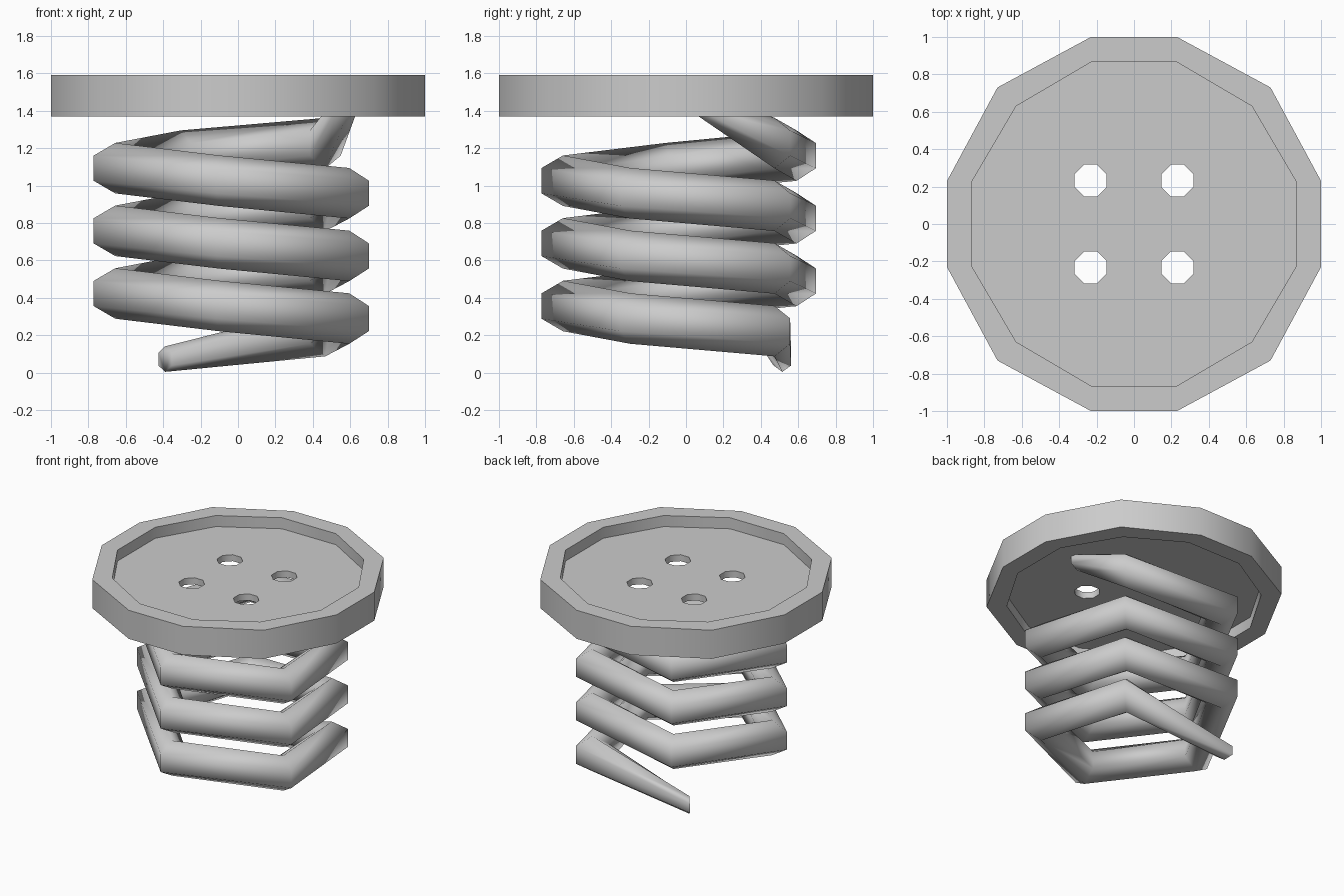
import bpy
import bmesh
import math
from mathutils import Vector

cube = bpy.data.objects.get("Cube")
if cube:
    bpy.data.objects.remove(cube, do_unlink=True)

grey = bpy.data.materials.new("plain_grey")
grey.use_nodes = True
COLOUR = (0.6, 0.6, 0.6, 1)
grey.diffuse_color = COLOUR
grey.node_tree.nodes["Principled BSDF"].inputs["Base Color"].default_value = COLOUR


def make_object(name, bm):
    bmesh.ops.recalc_face_normals(bm, faces=bm.faces)
    mesh = bpy.data.meshes.new(name)
    bm.to_mesh(mesh)
    bm.free()
    mesh.materials.append(grey)
    obj = bpy.data.objects.new(name, mesh)
    bpy.context.collection.objects.link(obj)
    return obj


def skin_rings(name, rings):
    """Bridge equal rings of points in order and cap both ends."""
    bm = bmesh.new()
    loops = [[bm.verts.new(p) for p in ring] for ring in rings]
    n = len(loops[0])
    for a, b in zip(loops, loops[1:]):
        for i in range(n):
            j = (i + 1) % n
            bm.faces.new((a[i], a[j], b[j], b[i]))
    bm.faces.new(loops[0])
    bm.faces.new(loops[-1])
    return make_object(name, bm)


def smooth(obj, angle):
    bpy.ops.object.select_all(action="DESELECT")
    obj.select_set(True)
    bpy.context.view_layer.objects.active = obj
    bpy.ops.object.shade_smooth_by_angle(angle=math.radians(angle))


def twelve_sided(corners, z):
    ring = []
    for quarter in range(4):
        ring += [Vector((x, y, z)) for x, y in corners]
        corners = [(-y, x) for x, y in corners]
    return ring


# Button: raised rim on both faces around a thin web
OUTER = [(1, 0.23), (0.73, 0.73), (0.23, 1)]
INNER = [(0.865, 0.23), (0.63, 0.63), (0.23, 0.865)]
button = skin_rings("button", [
    twelve_sided(INNER, 1.455), twelve_sided(INNER, 1.37),
    twelve_sided(OUTER, 1.37), twelve_sided(OUTER, 1.59),
    twelve_sided(INNER, 1.59), twelve_sided(INNER, 1.505)])

# Four octagonal thread holes
bm = bmesh.new()
for x in (-0.232, 0.232):
    for y in (-0.232, 0.232):
        made = bmesh.ops.create_cone(bm, cap_ends=True, segments=8,
                                     radius1=0.092, radius2=0.092, depth=0.3)
        for v in made["verts"]:
            turn = math.radians(22.5)
            px, py = v.co.x, v.co.y
            v.co.x = x + px * math.cos(turn) - py * math.sin(turn)
            v.co.y = y + px * math.sin(turn) + py * math.cos(turn)
            v.co.z += 1.48
# Drop the half-turn when corners already sit between the axes
for v in bm.verts:
    cx, cy = math.copysign(0.232, v.co.x), math.copysign(0.232, v.co.y)
    a = math.atan2(v.co.y - cy, v.co.x - cx)
    a = (math.floor(a / (math.pi / 4) + 1e-3) + 0.5) * math.pi / 4
    v.co.x, v.co.y = cx + 0.092 * math.cos(a), cy + 0.092 * math.sin(a)
cutter = make_object("hole_cutter", bm)
cutter.hide_render = True
cut = button.modifiers.new("holes", "BOOLEAN")
cut.object = cutter
cut.operation = "DIFFERENCE"
cut.solver = "EXACT"
bpy.context.view_layer.objects.active = button
bpy.ops.object.modifier_apply(modifier=cut.name)
bpy.data.objects.remove(cutter, do_unlink=True)
smooth(button, 50)


# Spring: hexagonal tube in a five-sided helix, with tapered ends
def hexagon(centre, radius):
    out = Vector((centre.x, centre.y, 0)).normalized()
    up = Vector((0, 0, 1))
    turns = [math.radians(60 * k) for k in range(6)]
    return [centre + radius * (up * math.cos(t) + out * math.sin(t)) for t in turns]


rings = [hexagon(Vector((-0.39, 0.515, 0.072)), 0.068)]
for step in range(16):
    a = math.radians(45.4 - 72 * step)
    centre = Vector((0.665 * math.cos(a), 0.665 * math.sin(a), 0.222 + 0.067 * step))
    rings.append(hexagon(centre, 0.135))
rings.append(hexagon(Vector((0.58, 0.07, 1.435)), 0.067))
smooth(skin_rings("spring", rings), 75)
